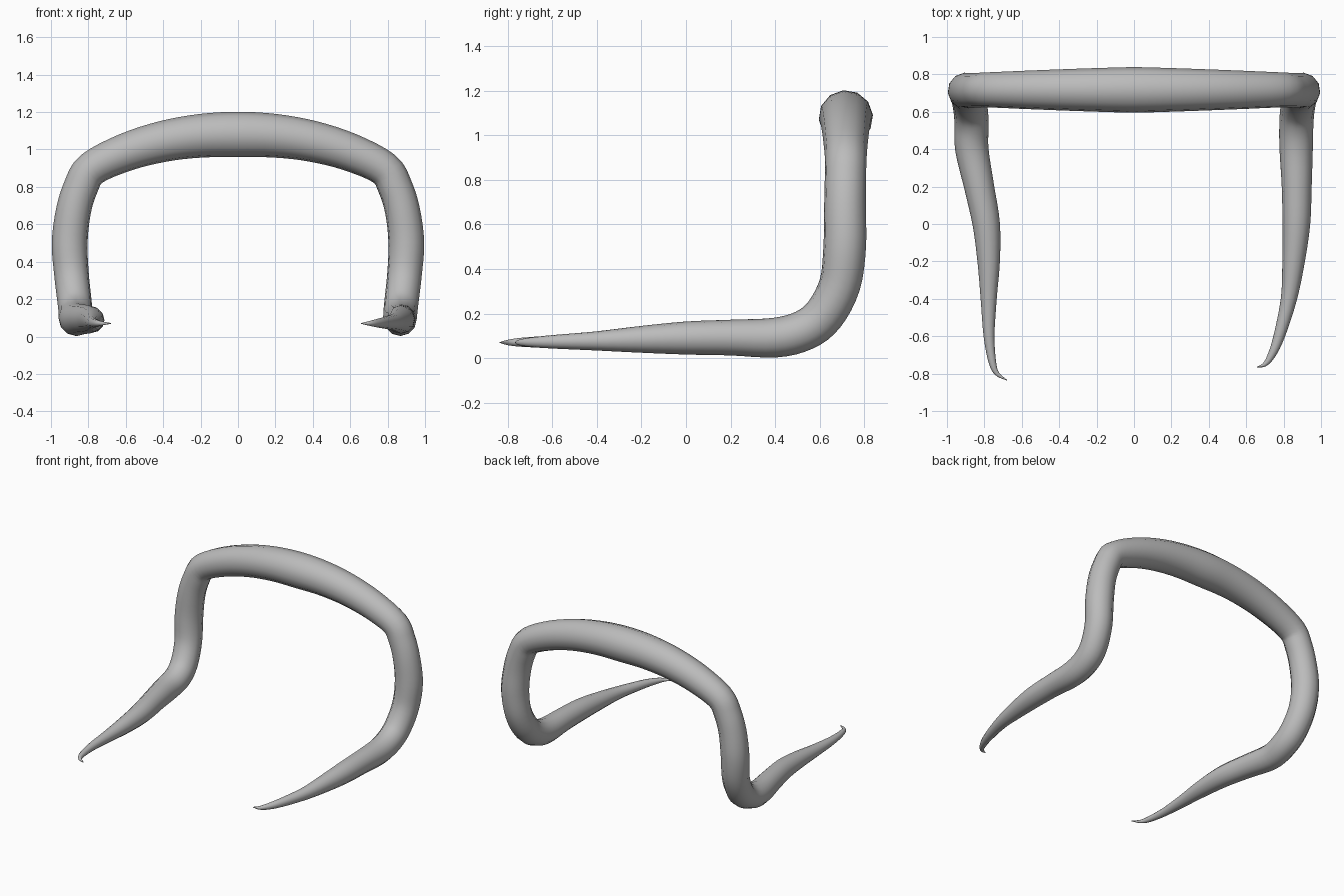
import bpy
from mathutils import Vector

default_cube = bpy.data.objects.get("Cube")
if default_cube:
    bpy.data.objects.remove(default_cube, do_unlink=True)

# Material
grey = bpy.data.materials.new("plain grey")
grey.use_nodes = True
colour = (0.5, 0.5, 0.5, 1.0)
grey.diffuse_color = colour
grey.node_tree.nodes["Principled BSDF"].inputs["Base Color"].default_value = colour

SIDES = 12
STEPS = 4


def smooth_path(points, steps):
    """Catmull-Rom interpolation of (x, y, z, radius) control points."""
    pts = [Vector(p) for p in points]
    pts = [2 * pts[0] - pts[1]] + pts + [2 * pts[-1] - pts[-2]]
    path = []
    for a, b, c, d in zip(pts, pts[1:], pts[2:], pts[3:]):
        for i in range(steps):
            t = i / steps
            path.append(0.5 * (2 * b + (c - a) * t
                               + (2 * a - 5 * b + 4 * c - d) * t ** 2
                               + (3 * b - a - 3 * c + d) * t ** 3))
    return path + [pts[-2]]


def tapered_tube(name, points, material):
    """Round tube along a path whose radius changes from point to point."""
    path = smooth_path(points, STEPS)
    curve = bpy.data.curves.new(name, "CURVE")
    curve.dimensions = "3D"
    curve.bevel_depth = 1
    curve.bevel_resolution = (SIDES - 4) // 2
    curve.use_fill_caps = True
    spline = curve.splines.new("POLY")
    spline.points.add(len(path) - 1)
    for point, p in zip(spline.points, path):
        point.co = (p[0], p[1], p[2], 1)
        point.radius = max(p[3], 0.002)
    source = bpy.data.objects.new(name + " path", curve)
    bpy.context.collection.objects.link(source)
    bpy.context.view_layer.update()
    graph = bpy.context.evaluated_depsgraph_get()
    mesh = bpy.data.meshes.new_from_object(source.evaluated_get(graph))
    bpy.data.objects.remove(source, do_unlink=True)
    bpy.data.curves.remove(curve)
    mesh.name = name
    mesh.materials.clear()
    mesh.materials.append(material)
    for face in mesh.polygons:
        face.use_smooth = True
    tube = bpy.data.objects.new(name, mesh)
    bpy.context.collection.objects.link(tube)
    return tube


# Half of the arch, from beside the crown down to the foot bend
half_arch = [
    (.2, .717, 1.073, .117),
    (.4, .717, 1.043, .11),
    (.6, .717, .985, .102),
    (.78, .717, .898, .094),
    (.84, .715, .80, .093),
    (.88, .713, .67, .094),
    (.90, .712, .5, .096),
    (.89, .69, .33, .093),
    (.875, .62, .195, .092),
    (.868, .53, .125, .091),
    (.867, .4, .092, .089),
]
crown = (0, .717, 1.08, .122)

# Tapering prongs, which differ on the two sides
left_prong = [
    (.87, .2, .092, .08),
    (.868, 0, .09, .074),
    (.853, -.2, .084, .06),
    (.828, -.4, .077, .043),
    (.776, -.6, .073, .03),
    (.736, -.7, .071, .021),
    (.70, -.75, .07, .012),
    (.658, -.765, .07, .002),
]
right_prong = [
    (-.828, .2, .092, .08),
    (-.79, 0, .09, .073),
    (-.777, -.2, .084, .06),
    (-.777, -.4, .077, .043),
    (-.775, -.6, .073, .029),
    (-.757, -.74, .071, .02),
    (-.732, -.8, .07, .012),
    (-.68, -.835, .07, .002),
]

# One continuous bar: right tip, over the arch, to the left tip
mirrored = [(-x, y, z, r) for x, y, z, r in reversed(half_arch)]
bar = list(reversed(right_prong)) + mirrored + [crown] + half_arch + left_prong
tapered_tube("curved_bar", bar, grey)
